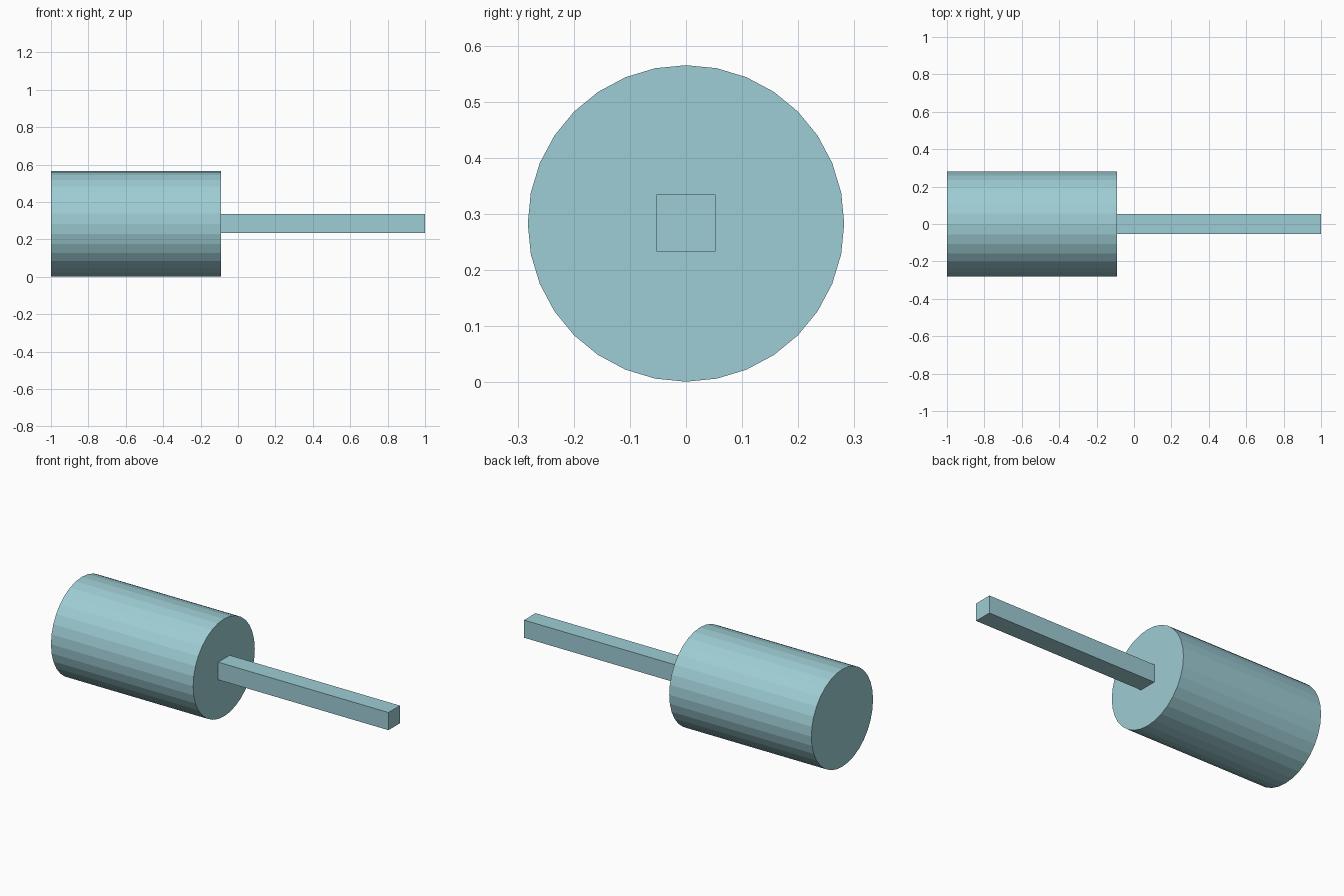
import bpy
import math

if "Cube" in bpy.data.objects:
    bpy.data.objects.remove(bpy.data.objects["Cube"])

mat = bpy.data.materials.new("pale teal")
mat.diffuse_color = (0.34, 0.61, 0.66, 1.0)
mat.use_nodes = True
mat.node_tree.nodes["Principled BSDF"].inputs["Base Color"].default_value = mat.diffuse_color

AXIS_Z = 0.283   # height of the shared axis
STEP_X = -0.09   # where the body ends and the shaft begins

# Thick round body lying along x, 32 flat sides
bpy.ops.mesh.primitive_cylinder_add(
    vertices=32, radius=0.282, depth=STEP_X + 1.0,
    location=((STEP_X - 1.0) / 2, 0, AXIS_Z), rotation=(0, math.pi / 2, 0))
body = bpy.context.object
body.name = "round_body"
body.data.materials.append(mat)

# Thin square shaft, set into the end of the body
start = STEP_X - 0.01
bpy.ops.mesh.primitive_cube_add(size=1, location=((1.0 + start) / 2, 0, AXIS_Z + 0.001))
shaft = bpy.context.object
shaft.name = "square_shaft"
shaft.scale = (1.0 - start, 0.105, 0.102)
shaft.data.materials.append(mat)
